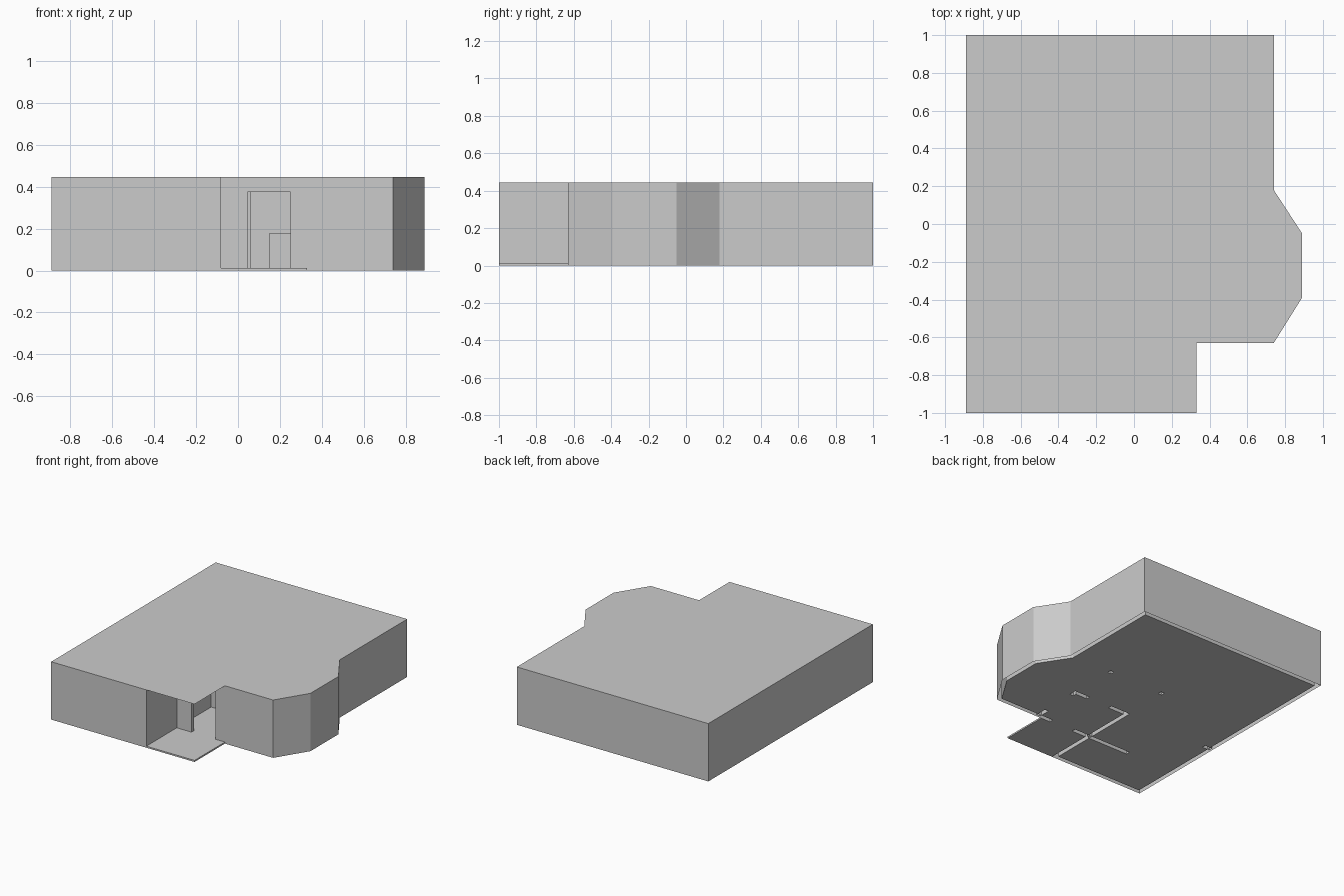
import bpy, bmesh
from mathutils import Vector

if "Cube" in bpy.data.objects:
    bpy.data.objects.remove(bpy.data.objects["Cube"])

H, FLOOR, DOOR, T = 0.445, 0.012, 0.375, 0.032


def offset_left(pts, t):
    """Mitred parallel of an open polyline, t to its left."""
    p = [Vector(q) for q in pts]
    normals = []
    for a, b in zip(p, p[1:]):
        d = (b - a).normalized()
        normals.append(Vector((-d.y, d.x)))
    out = []
    for i, q in enumerate(p):
        n0 = normals[max(i - 1, 0)]
        n1 = normals[min(i, len(normals) - 1)]
        out.append(q + (n0 + n1) * t / (1 + n0.dot(n1)))
    return [tuple(q) for q in out]


def prism(name, poly, z0, z1, bottom=True, top=True):
    """Extruded outline; ends can be left open."""
    bm = bmesh.new()
    lo = [bm.verts.new((x, y, z0)) for x, y in poly]
    hi = [bm.verts.new((x, y, z1)) for x, y in poly]
    n = len(poly)
    for i in range(n):
        j = (i + 1) % n
        bm.faces.new((lo[i], lo[j], hi[j], hi[i]))
    if bottom:
        bm.faces.new(lo[::-1])
    if top:
        bm.faces.new(hi)
    me = bpy.data.meshes.new(name)
    bm.to_mesh(me)
    bm.free()
    ob = bpy.data.objects.new(name, me)
    bpy.context.collection.objects.link(ob)
    return ob


def strip(pts):
    return list(pts) + offset_left(pts, T)[::-1]


def rect(x0, x1, y0, y1):
    return [(x0, y0), (x1, y0), (x1, y1), (x0, y1)]


# Outer wall, from the right door jamb round to the left one
outer = [(.25, -.63), (.74, -.63), (.89, -.39), (.89, -.05), (.74, .18), (.74, 1),
         (-.89, 1), (-.89, -1), (-.08, -1), (-.08, -.63), (.045, -.63)]
prism("outer_wall", strip(outer), 0, H, bottom=False, top=False)

# Interior walls (hollow, open underneath)
inner = {
    "hall_wall": strip([(.06, -.18), (-.08 - T, -.18), (-.08 - T, -.615)]),
    "hall_corner": strip([(.36 + T, -.24), (.36 + T, -.18 + 0), (.26, -.18)]),
    "hall_stub": rect(.355, .355 + T, -.615, -.52),
    "room_wall": rect(-.46, -.105, -.63, -.63 + T),
    "side_stub": rect(-.875, -.81, -.18 - T, -.18),
    "post_left": rect(-.08 - T, -.08, .17, .17 + T),
    "post_right": rect(.355, .355 + T, .17, .17 + T),
}
# keep the hall wall band on the side facing the hall edge
inner["hall_wall"] = [(-.08 - T, -.615), (-.08, -.615), (-.08, -.18 - T), (.06, -.18 - T),
                      (.06, -.18), (-.08 - T, -.18)]

# Main floor with slots where the interior walls stand
floor = prism("floor", offset_left(outer, T), 0, FLOOR)
for name, poly in inner.items():
    prism(name, poly, 0, H, bottom=False, top=False)
    cutter = prism("cutter", poly, -.05, .05)
    mod = floor.modifiers.new("slot", 'BOOLEAN')
    mod.operation, mod.solver, mod.object = 'DIFFERENCE', 'EXACT', cutter
    bpy.context.view_layer.objects.active = floor
    bpy.ops.object.modifier_apply(modifier=mod.name)
    bpy.data.objects.remove(cutter)

# Porch slab and door sill
prism("porch_slab", rect(-.08, .33, -1, -.63), 0, FLOOR)
prism("door_sill", rect(.045, .25, -.63, -.63 + T), 0, FLOOR)

# Lintels over the openings
prism("door_lintel", rect(.045, .25, -.63, -.63 + T), DOOR, H, top=False)
prism("hall_lintel", rect(.06, .26, -.18 - T, -.18), DOOR, H, top=False)
prism("side_lintel", rect(.355, .355 + T, -.52, -.24), DOOR, H, top=False)

# Kitchen counter seen through the door
prism("counter_base", rect(.15, .34, .3, .6), FLOOR, .17)
prism("counter_top", rect(.15, .34, .3, .6), .17, .18)

# Flat roof sheet, also covering the porch
roof = [(-.89, -1), (.33, -1), (.33, -.63)] + outer[1:7]
bm = bmesh.new()
bm.faces.new([bm.verts.new((x, y, H)) for x, y in roof])
me = bpy.data.meshes.new("roof")
bm.to_mesh(me)
bm.free()
bpy.context.collection.objects.link(bpy.data.objects.new("roof", me))
